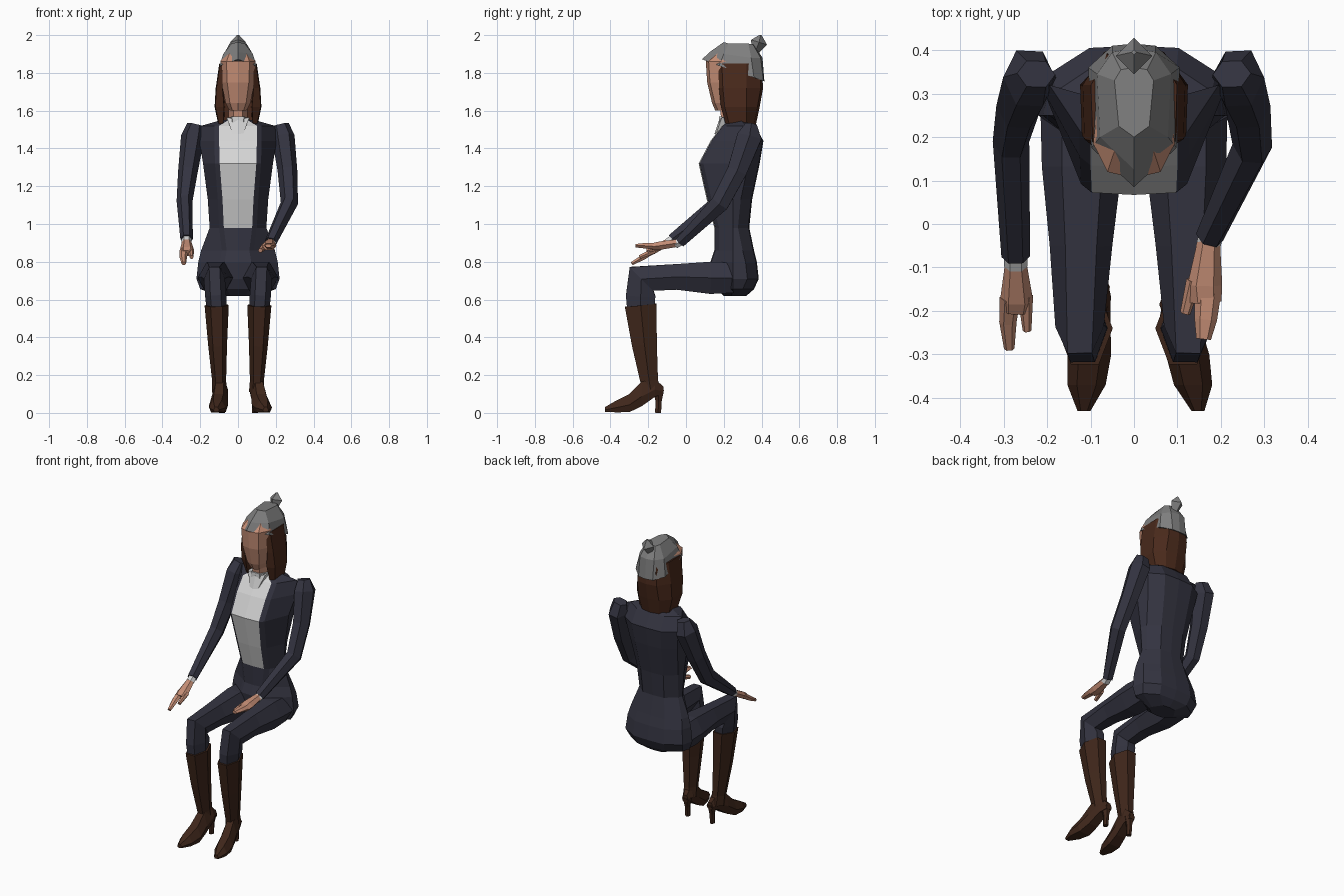
import bpy, bmesh, math
from mathutils import Vector


def material(name, rgb):
    m = bpy.data.materials.new(name)
    m.diffuse_color = (*rgb, 1)
    return m


NAVY = material("navy cloth", (0.034, 0.034, 0.052))
WHITE = material("white shirt", (0.66, 0.66, 0.66))
SKIN = material("skin", (0.56, 0.27, 0.18))
HAIR = material("brown hair", (0.066, 0.022, 0.011))
BOOT = material("brown leather", (0.05, 0.02, 0.011))
WOOL = material("grey wool", (0.21, 0.21, 0.21))


def loft(name, rings, mats, rule=None):
    """Skin a list of point rings and close both ends."""
    bm = bmesh.new()
    vs = [[bm.verts.new(p) for p in r] for r in rings]
    n = len(vs[0])
    for a, b in zip(vs, vs[1:]):
        for i in range(n):
            j = (i + 1) % n
            bm.faces.new((a[i], a[j], b[j], b[i]))
    bm.faces.new(vs[0][::-1])
    bm.faces.new(vs[-1])
    bmesh.ops.recalc_face_normals(bm, faces=bm.faces)
    if rule:
        for f in bm.faces:
            f.material_index = rule(f.calc_center_median())
    me = bpy.data.meshes.new(name)
    bm.to_mesh(me)
    bm.free()
    for m in mats:
        me.materials.append(m)
    ob = bpy.data.objects.new(name, me)
    bpy.context.collection.objects.link(ob)
    return ob


def tube(name, path, mat, n=6):
    """Path of (x, y, z, half width in x, half depth), mitred at bends."""
    pts = [Vector(p[:3]) for p in path]
    rings = []
    k = 1 / math.cos(math.pi / 6) if n == 6 else 1
    for i, p in enumerate(path):
        t = Vector()
        if i:
            t += (pts[i] - pts[i - 1]).normalized()
        if i < len(pts) - 1:
            t += (pts[i + 1] - pts[i]).normalized()
        t.normalize()
        u = (Vector((1, 0, 0)) - t * t.x).normalized()
        v = t.cross(u)
        rings.append([pts[i] + u * p[3] * math.cos(a) + v * p[4] * k * math.sin(a)
                      for a in (2 * math.pi * j / n for j in range(n))])
    return loft(name, rings, [mat])


def sym(half):
    """Half ring from front centre to back centre -> full ring."""
    return half + [(-x, y, z) for x, y, z in half[-2:0:-1]]


# torso with jacket and shirt front: z, front y, shirt half width, half width, side y, back y
def torso_ring(z, yf, xs, w, ym, yb):
    return sym([(0, yf, z), (xs, yf + .005, z), (xs + .025, yf + .025, z), (w, ym, z),
                (w * .92, yb - .06, z), (w * .5, yb - .005, z), (0, yb, z)])


torso = [(.62, .20, .04, .09, .24, .32), (.655, .16, .06, .20, .25, .36),
         (.71, .14, .07, .22, .25, .385), (.80, .13, .07, .21, .25, .375),
         (.86, .15, .06, .195, .25, .36), (.98, .15, .075, .15, .25, .335),
         (1.13, .11, .082, .16, .25, .35), (1.32, .067, .097, .185, .25, .39),
         (1.44, .13, .10, .205, .30, .41), (1.52, .19, .10, .195, .32, .365),
         (1.55, .23, .05, .09, .29, .34)]
loft("jacket_and_shirt", [torso_ring(*r) for r in torso], [NAVY, WHITE],
     lambda c: int(c.z > .98 and abs(c.x) < .065 and c.y < .22))

# neck, shirt collar
tube("neck", [(0, .26, 1.48, .05, .065), (0, .25, 1.66, .05, .075)], SKIN)
tube("collar", [(0, .25, 1.47, .055, .075), (0, .26, 1.56, .062, .085)], WHITE)
loft("collar_flap", [sym([(0, .15, 1.475), (.03, .16, 1.48), (.03, .2, 1.48), (0, .2, 1.48)]),
                     sym([(0, .175, 1.55), (.06, .19, 1.565), (.06, .23, 1.565), (0, .22, 1.55)])],
     [WHITE])

# head: z, front y, half width, back y
loft("head", [sym([(0, yf, z), (w * .65, yf + .015, z), (w, yf + .08, z),
                   (w * .8, yb - .03, z), (0, yb, z)])
              for z, yf, w, yb in [(1.60, .155, .045, .30), (1.64, .138, .066, .34),
                                   (1.75, .112, .088, .38), (1.86, .105, .094, .38),
                                   (1.92, .17, .06, .34)]], [SKIN])

# hair hanging round the back and sides: z, front y, inner half width, half width, back y
loft("hair", [sym([(0, .31, z), (wi, .30, z), (wi + .004, yf, z), (w, yf + .02, z),
                   (w + .004, .32, z), (w * .6, yb - .012, z), (0, yb, z)])
              for z, yf, wi, w, yb in [(1.525, .21, .075, .10, .37), (1.62, .185, .07, .12, .39),
                                       (1.72, .175, .078, .114, .408), (1.85, .17, .08, .095, .40)]],
     [HAIR])

# knitted hat, brim dips to the back
loft("hat", [sym([(0, .085, 1.872), (.098, .175, 1.838), (.105, .36, 1.775), (.05, .41, 1.757), (0, .415, 1.755)]),
             sym([(0, .125, 1.91), (.078, .20, 1.90), (.085, .345, 1.88), (.05, .395, 1.88), (0, .405, 1.88)]),
             sym([(0, .20, 1.963), (.035, .225, 1.955), (.045, .33, 1.955), (.03, .355, 1.95), (0, .36, 1.95)])],
     [WOOL])
tube("bobble", [(0, .365, 1.91, .02, .02), (0, .387, 1.962, .042, .044), (0, .395, 2.0, .006, .006)], WOOL, 4)

# legs and boots
for side, s, heel, toe in (("left", -1, .085, .115), ("right", 1, .09, .147)):
    tube(side + "_trouser_leg", [
        (s * .115, .25, .715, .10, .08), (s * .12, .13, .715, .092, .085),
        (s * .122, -.05, .72, .072, .068), (s * .125, -.235, .71, .056, .088),
        (s * .118, -.24, .62, .056, .078), (s * .112, -.24, .53, .052, .07)], NAVY)
    tube(side + "_boot_shaft", [
        (s * .113, -.24, .57, .064, .084), (s * .108, -.22, .36, .05, .066),
        (s * .1, -.195, .17, .037, .047), (s * .098, -.185, .11, .04, .05)], BOOT)

    # foot: y, sole z, top z, half width
    rings = []
    for y, lo, hi, w in [(-.12, .10, .14, .022), (-.165, .085, .18, .036), (-.235, .035, .165, .042),
                         (-.30, .004, .10, .05), (-.37, .003, .065, .044), (-.43, .006, .03, .015)]:
        x = s * (heel + (toe - heel) * (-.12 - y) / .31)
        mid = lo + (hi - lo) * .4
        rings.append([(x + a * w, y, z) for a, z in
                      ((-.75, lo), (.75, lo), (1, mid), (.5, hi), (-.5, hi), (-1, mid))])
    loft(side + "_boot_foot", rings, [BOOT])
    tube(side + "_boot_heel", [(s * heel, -.145, .12, .03, .028), (s * heel, -.145, .06, .016, .016),
                               (s * heel, -.148, 0, .015, .016)], BOOT)

# sleeves, each with its own pose
tube("left_sleeve", [(-.225, .345, 1.525, .045, .03), (-.24, .335, 1.46, .062, .065),
                     (-.265, .27, 1.28, .052, .052), (-.283, .19, 1.12, .042, .048),
                     (-.272, -.075, .92, .033, .026)], NAVY)
tube("right_sleeve", [(.225, .345, 1.525, .045, .03), (.24, .335, 1.46, .06, .065),
                      (.262, .27, 1.28, .052, .052), (.272, .18, 1.11, .046, .048),
                      (.174, -.03, .905, .033, .028)], NAVY)

# cuffs and hands
tube("left_cuff", [(-.272, -.06, .93, .027, .02), (-.272, -.097, .902, .027, .021)], WHITE)
tube("right_cuff", [(.178, -.02, .91, .028, .02), (.17, -.055, .892, .028, .021)], WHITE)
tube("left_palm", [(-.272, -.085, .91, .024, .018), (-.27, -.175, .86, .038, .02),
                   (-.272, -.2, .845, .034, .016)], SKIN)
tube("left_fingers", [(-.285, -.17, .862, .024, .016), (-.29, -.225, .825, .02, .014),
                      (-.287, -.287, .79, .012, .009)], SKIN)
tube("left_thumb", [(-.25, -.165, .86, .018, .015), (-.246, -.245, .825, .01, .01)], SKIN)
tube("right_palm", [(.172, -.04, .9, .026, .02), (.163, -.14, .885, .04, .022),
                    (.165, -.18, .88, .036, .018)], SKIN)
tube("right_fingers", [(.17, -.16, .883, .03, .018), (.165, -.22, .885, .026, .014),
                       (.16, -.265, .885, .017, .009)], SKIN)
tube("right_thumb", [(.138, -.13, .88, .018, .016), (.118, -.205, .86, .012, .011)], SKIN)
